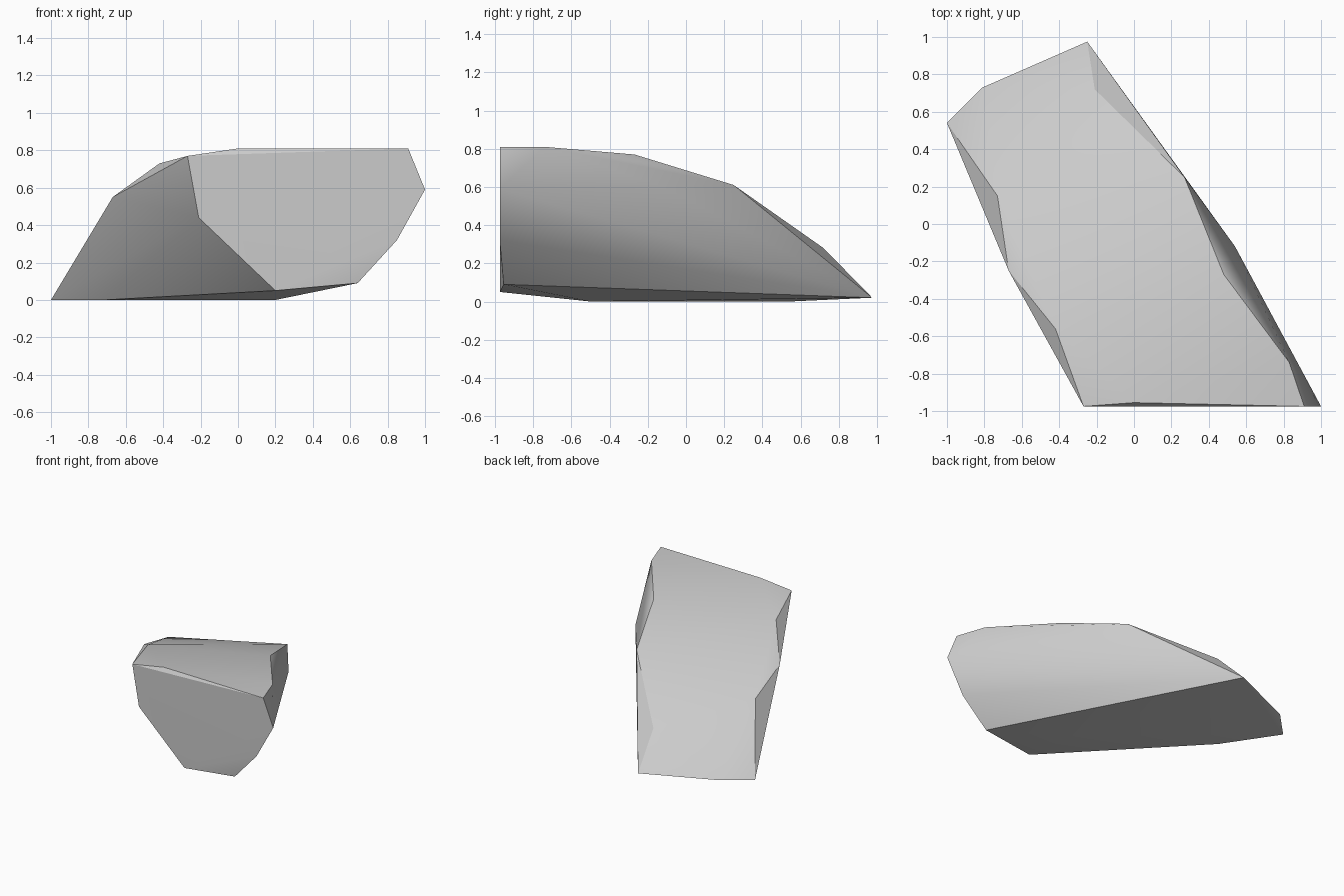
import bpy
import bmesh
from math import radians

# Remove the default object
default_cube = bpy.data.objects.get("Cube")
if default_cube:
    bpy.data.objects.remove(default_cube, do_unlink=True)


def make_material(name, colour):
    """One flat colour for both viewport and render."""
    material = bpy.data.materials.new(name)
    material.use_nodes = True
    material.diffuse_color = colour
    shader = material.node_tree.nodes["Principled BSDF"]
    shader.inputs["Base Color"].default_value = colour
    shader.inputs["Roughness"].default_value = 0.9
    return material


def make_hull(name, outlines, material):
    """Wrap a faceted solid around groups of corner points."""
    mesh_builder = bmesh.new()
    for outline in outlines:
        for corner in outline:
            mesh_builder.verts.new(corner)
    result = bmesh.ops.convex_hull(mesh_builder, input=mesh_builder.verts)
    unused = [item for item in result["geom_interior"] + result["geom_unused"]
              if isinstance(item, bmesh.types.BMVert)]
    bmesh.ops.delete(mesh_builder, geom=list(set(unused)), context="VERTS")
    bmesh.ops.dissolve_limit(mesh_builder, angle_limit=radians(0.5),
                             verts=mesh_builder.verts, edges=mesh_builder.edges)
    bmesh.ops.recalc_face_normals(mesh_builder, faces=mesh_builder.faces)

    mesh = bpy.data.meshes.new(name)
    mesh_builder.to_mesh(mesh)
    mesh_builder.free()
    mesh.materials.append(material)
    rock = bpy.data.objects.new(name, mesh)
    bpy.context.collection.objects.link(rock)
    return rock


# Broken front face, written as (x, z) on one flat cut
FRONT = -0.975
front_profile = [(-0.27, 0.77), (0.91, 0.81), (1, 0.59), (0.85, 0.32),
                 (0.2, 0.05), (-0.21, 0.44)]
front_cut = [(x, FRONT, z) for x, z in front_profile]
front_chips = [(0, -0.955, 0.81), (0.64, -0.955, 0.09)]

# Crest and ridges of the sloping back
left_ridge = [(0.83, -0.74, 0.81), (0.48, -0.27, 0.77), (0.27, 0.25, 0.61),
              (0.54, -0.12, 0.6), (-0.21, 0.72, 0.28)]
right_ridge = [(-0.42, -0.56, 0.73), (-0.67, -0.25, 0.55), (-0.73, 0.15, 0.44)]

# Base where the rock meets the ground
base = [(0.2, -0.5, 0), (-0.72, 0.12, 0), (-1, 0.54, 0),
        (-0.81, 0.73, 0.02), (-0.25, 0.975, 0.02)]

stone_grey = make_material("stone_grey", (0.6, 0.6, 0.6, 1))
boulder = make_hull("boulder",
                    [front_cut, front_chips, left_ridge, right_ridge, base],
                    stone_grey)

# Soft shading on shallow facets, crisp broken edges
bpy.ops.object.select_all(action="DESELECT")
boulder.select_set(True)
bpy.context.view_layer.objects.active = boulder
bpy.ops.object.shade_smooth_by_angle(angle=radians(30))
